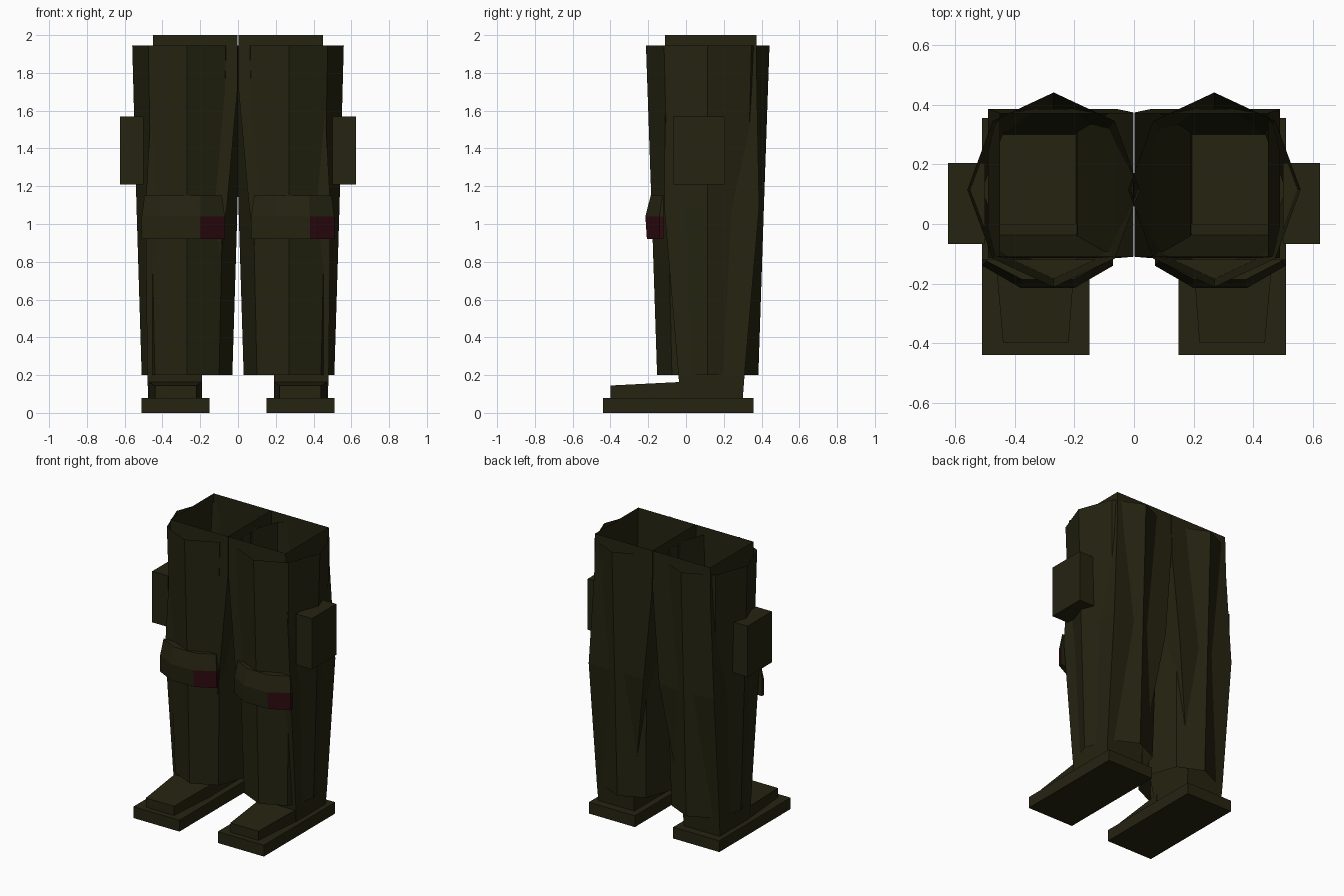
import bpy
import bmesh
import math

cube = bpy.data.objects.get("Cube")
if cube:
    bpy.data.objects.remove(cube, do_unlink=True)


def make_material(name, rgb):
    mat = bpy.data.materials.new(name)
    mat.use_nodes = True
    color = (*rgb, 1.0)
    mat.diffuse_color = color
    bsdf = mat.node_tree.nodes["Principled BSDF"]
    bsdf.inputs["Base Color"].default_value = color
    bsdf.inputs["Roughness"].default_value = 0.9
    return mat


OLIVE = make_material("dark_olive", (0.018, 0.017, 0.0055))
RED = make_material("dark_red", (0.026, 0.003, 0.005))


def loft(name, rings, cap_bottom=True, cap_top=True, red_rule=None):
    """Skin a stack of equal-length point rings, bottom to top."""
    bm = bmesh.new()
    loops = [[bm.verts.new(p) for p in ring] for ring in rings]
    n = len(loops[0])
    for low, high in zip(loops, loops[1:]):
        for i in range(n):
            j = (i + 1) % n
            bm.faces.new((low[i], low[j], high[j], high[i]))
    if cap_bottom:
        bm.faces.new(loops[0][::-1])
    if cap_top:
        bm.faces.new(loops[-1])
    bmesh.ops.recalc_face_normals(bm, faces=bm.faces[:])
    if red_rule:
        for f in bm.faces:
            f.material_index = int(red_rule(f))
    mesh = bpy.data.meshes.new(name)
    bm.to_mesh(mesh)
    bm.free()
    mesh.materials.append(OLIVE)
    if red_rule:
        mesh.materials.append(RED)
    obj = bpy.data.objects.new(name, mesh)
    bpy.context.collection.objects.link(obj)
    return obj


def rect(side, x0, x1, y0, y1, z):
    pts = [(x0, y0), (x1, y0), (x1, y1), (x0, y1)]
    return [(side * x, y, z) for x, y in pts]


def octagon(side, cx, cy, rx, ry, z):
    return [(side * (cx + rx * math.cos(k * math.pi / 4)),
             cy + ry * math.sin(k * math.pi / 4), z) for k in range(8)]


def pad_ring(cx, half, flat, y_side, y_front, z):
    pts = [(-half, -0.12), (-half, y_side), (-flat, y_front),
           (flat, y_front), (half, y_side), (half, -0.12)]
    return [(cx + x, y, z) for x, y in pts]


for label, s in (("left", 1), ("right", -1)):
    # Baggy outer trouser leg, open at both ends
    loft(label + "_trouser_leg", [
        octagon(s, 0.27, 0.115, 0.24, 0.268, 0.2),
        octagon(s, 0.27, 0.115, 0.267, 0.297, 1.08),
        octagon(s, 0.27, 0.115, 0.29, 0.327, 1.945),
    ], False, False)

    # Square inner leg from ankle to waist, open at the top
    loft(label + "_inner_leg", [
        rect(s, 0.195, 0.475, -0.03, 0.30, 0.07),
        rect(s, 0.19, 0.48, -0.04, 0.31, 0.2),
        rect(s, 0.06, 0.49, -0.115, 0.387, 1.08),
        rect(s, 0.002, 0.455, -0.11, 0.375, 1.72),
        rect(s, 0.002, 0.45, -0.11, 0.372, 2.0),
    ], True, False)

    # Shoe: flat sole and tapered toe
    loft(label + "_sole", [
        rect(s, 0.15, 0.51, -0.44, 0.357, 0.0),
        rect(s, 0.15, 0.51, -0.44, 0.357, 0.08),
    ])
    toe_profile = ((0.0, 0.19, 0.475, 0.165), (-0.4, 0.22, 0.44, 0.145))
    loft(label + "_toe", [
        [(s * x0, y, 0.07), (s * x1, y, 0.07), (s * x1, y, z), (s * x0, y, z)]
        for y, x0, x1, z in toe_profile])

    # Side pocket
    loft(label + "_pocket", [
        rect(s, 0.50, 0.625, -0.067, 0.205, 1.21),
        rect(s, 0.50, 0.625, -0.067, 0.205, 1.57),
    ])

    # Knee pad with one red facet on its lower row
    cx = 0.29 * s

    def is_red(f, cx=cx):
        c = f.calc_center_median()
        return (c.x > cx + 0.1 and c.z < 1.04 and abs(f.normal.z) < 0.5)

    loft(label + "_knee_pad", [
        pad_ring(cx, 0.22, 0.09, -0.14, -0.207, 0.92),
        pad_ring(cx, 0.22, 0.09, -0.14, -0.215, 1.04),
        pad_ring(cx, 0.205, 0.085, -0.125, -0.187, 1.15),
    ], red_rule=is_red)
